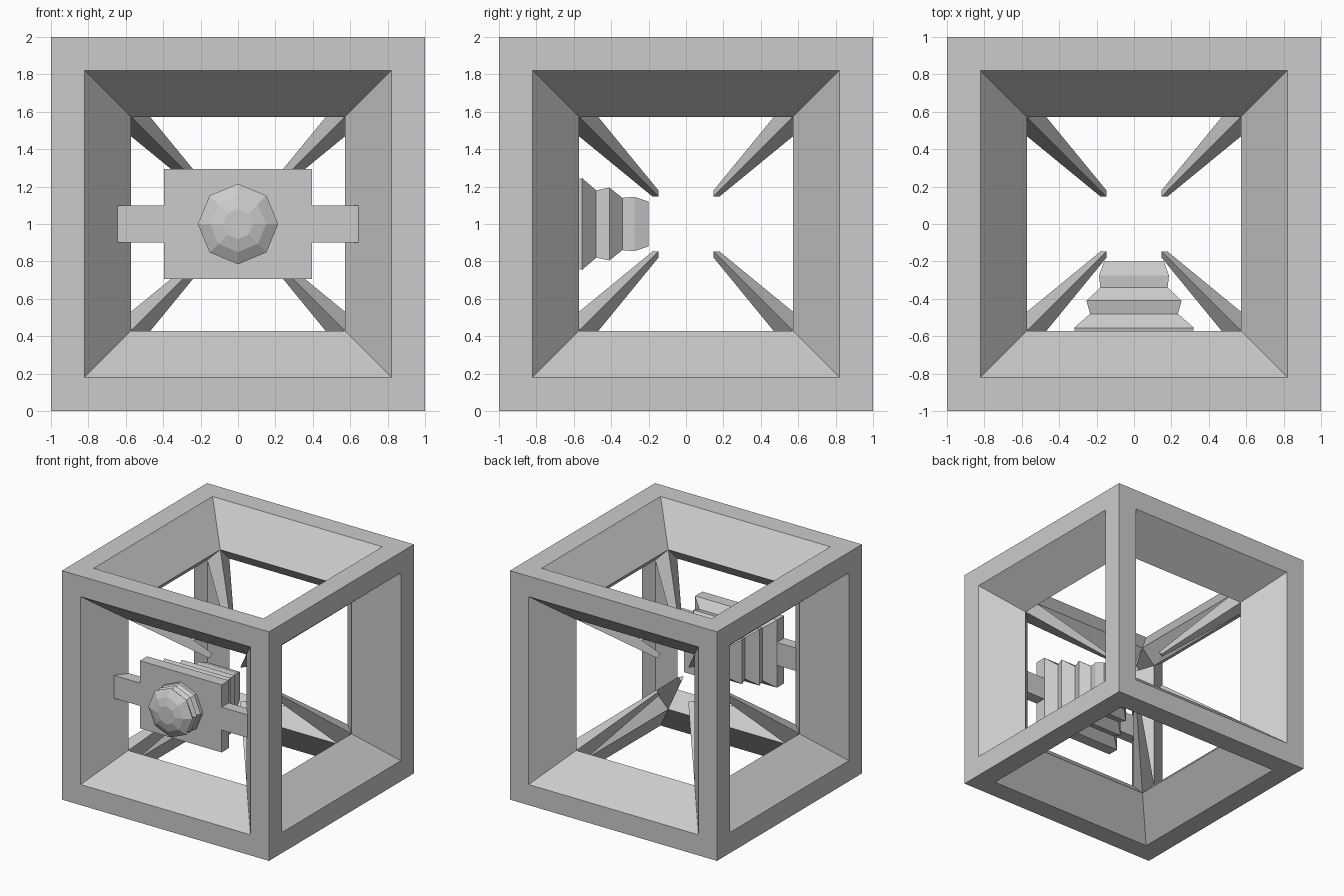
import bpy, bmesh, math
from mathutils import Vector, Matrix

if "Cube" in bpy.data.objects:
    bpy.data.objects.remove(bpy.data.objects["Cube"])

CENTRE = Vector((0, 0, 1))


def finish(bm, name):
    bmesh.ops.remove_doubles(bm, verts=bm.verts, dist=1e-4)
    bmesh.ops.recalc_face_normals(bm, faces=bm.faces)
    me = bpy.data.meshes.new(name)
    bm.to_mesh(me)
    bm.free()
    ob = bpy.data.objects.new(name, me)
    ob.location = CENTRE
    bpy.context.collection.objects.link(ob)
    return ob


def skin(bm, rings, caps=False):
    """Join closed rings of points with quads, optionally capping the ends."""
    loops = [[bm.verts.new(p) for p in ring] for ring in rings]
    n = len(loops[0])
    for a, b in zip(loops, loops[1:]):
        for i in range(n):
            j = (i + 1) % n
            bm.faces.new((a[i], a[j], b[j], b[i]))
    if caps:
        bm.faces.new(loops[0])
        bm.faces.new(loops[-1])
    return loops


def loft(name, rings):
    bm = bmesh.new()
    skin(bm, rings, True)
    return finish(bm, name)


def rect(y, w, h):
    return [(-w, y, -h), (w, y, -h), (w, y, h), (-w, y, h)]


# Cube frame: each side has a flat rim and slopes running in to a smaller window
OPEN, SCALE, TIP = 0.82, 0.697, 0.18
INNER, DEPTH = OPEN * SCALE, SCALE
bm = bmesh.new()
sides = [Matrix.Rotation(math.radians(90 * k), 3, 'X') for k in range(4)]
sides += [Matrix.Rotation(math.radians(a), 3, 'Y') for a in (90, -90)]
signs = [(-1, -1), (1, -1), (1, 1), (-1, 1)]
for rot in sides:
    skin(bm, [[rot @ Vector((sx * r, sy * r, z)) for sx, sy in signs]
              for r, z in ((1, 1), (OPEN, 1), (INNER, DEPTH))])

# Inner chamfer of each of the twelve bars
for axis in range(3):
    for su, sv in signs:
        quad = []
        for u, v, w in ((INNER, DEPTH, -INNER), (DEPTH, INNER, -INNER),
                        (DEPTH, INNER, INNER), (INNER, DEPTH, INNER)):
            p = [0, 0, 0]
            p[axis], p[axis - 2], p[axis - 1] = w, su * u, sv * v
            quad.append(bm.verts.new(p))
        bm.faces.new(quad)

# Eight three-sided spikes drawn out of the inner corners towards the middle
for sx, sy in signs:
    for sz in (-1, 1):
        tri = [Vector((sx * a, sy * b, sz * c)) for a, b, c in
               ((1, OPEN, OPEN), (OPEN, 1, OPEN), (OPEN, OPEN, 1))]
        loops = skin(bm, [[p * SCALE for p in tri], [p * TIP for p in tri]])
        bm.faces.new(loops[-1])
finish(bm, "cube_frame")

# Mounting plate with ridged block behind it
loft("ridged_block", [rect(*r) for r in (
    (-0.79, 0.395, 0.295), (-0.69, 0.395, 0.295),
    (-0.62, 0.305, 0.23), (-0.555, 0.32, 0.245),
    (-0.48, 0.235, 0.18), (-0.41, 0.255, 0.195),
    (-0.34, 0.18, 0.14), (-0.275, 0.187, 0.145), (-0.2, 0.16, 0.12))])

# Side tabs
for s in (-1, 1):
    tab = [[(s * x, y, z) for y, z in ((-0.79, -0.1), (-0.69, -0.1), (-0.69, 0.1), (-0.79, 0.1))]
           for x in (0.395, 0.645)]
    loft("side_tab", tab)

# Eight-sided domed knob on the front
loft("front_knob", [
    [(r * math.cos(k * math.pi / 4), y, r * math.sin(k * math.pi / 4)) for k in range(8)]
    for y, r in ((-0.79, 0.215), (-0.82, 0.215), (-0.85, 0.19), (-0.87, 0.215),
                 (-0.9, 0.19), (-0.93, 0.215), (-0.97, 0.15), (-0.99, 0.08))])
